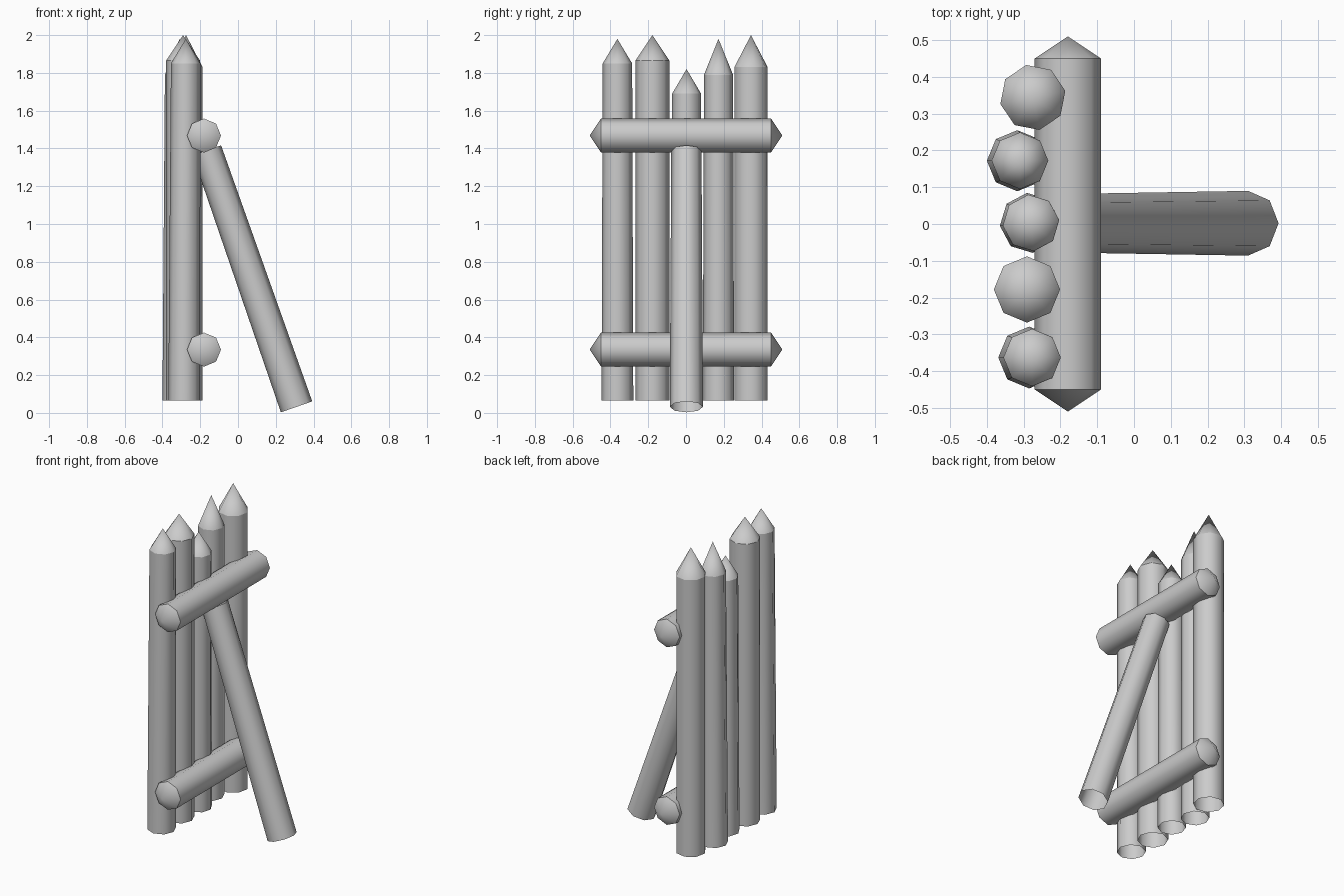
import bpy, bmesh, math
from mathutils import Vector

cube = bpy.data.objects.get("Cube")
if cube:
    bpy.data.objects.remove(cube)

# Single plain grey wood
wood = bpy.data.materials.new("grey_wood")
wood.use_nodes = True
GREY = (0.6, 0.6, 0.6, 1)
wood.diffuse_color = GREY
wood.node_tree.nodes["Principled BSDF"].inputs["Base Color"].default_value = GREY

SIDES = 8


def log(name, start, end, r0, r1, tip_start=0, tip_end=0, turn=0):
    """Tapered eight-sided log, open where it has no pointed tip."""
    start, end = Vector(start), Vector(end)
    axis = (end - start).normalized()
    side = Vector((1, 0, 0))
    side = (side - axis * side.dot(axis)).normalized()
    other = axis.cross(side)
    bm = bmesh.new()

    def ring(centre, r):
        angles = [turn + math.tau * i / SIDES for i in range(SIDES)]
        return [bm.verts.new(centre + r * (side * math.cos(a) + other * math.sin(a)))
                for a in angles]

    low, high = ring(start, r0), ring(end, r1)
    low_tip = bm.verts.new(start - axis * tip_start) if tip_start else None
    high_tip = bm.verts.new(end + axis * tip_end) if tip_end else None
    for i in range(SIDES):
        j = (i + 1) % SIDES
        bm.faces.new((low[i], low[j], high[j], high[i]))
        if low_tip:
            bm.faces.new((low[j], low[i], low_tip))
        if high_tip:
            bm.faces.new((high[i], high[j], high_tip))
    # Smooth sides with a crisp shoulder below each point
    for f in bm.faces:
        f.smooth = True
    for loop in (low, high):
        for i in range(SIDES):
            bm.edges.get((loop[i], loop[(i + 1) % SIDES])).smooth = False
    mesh = bpy.data.meshes.new(name)
    bm.to_mesh(mesh)
    bm.free()
    mesh.materials.append(wood)
    obj = bpy.data.objects.new(name, mesh)
    bpy.context.collection.objects.link(obj)
    return obj


# Sharpened upright posts: bottom x, top x, y, bottom radius, top radius, shoulder, tip, turn
posts = [
    (-0.285, -0.277, -0.363, 0.084, 0.078, 1.85, 1.98, 0),
    (-0.291, -0.291, -0.178, 0.09, 0.09, 1.865, 2.0, 0),
    (-0.283, -0.28, 0.003, 0.082, 0.077, 1.69, 1.82, 0.1),
    (-0.317, -0.31, 0.172, 0.083, 0.077, 1.79, 1.98, 0),
    (-0.275, -0.275, 0.344, 0.09, 0.09, 1.83, 2.0, 0.2),
]
for n, (xb, xt, y, rb, rt, shoulder, tip, turn) in enumerate(posts, 1):
    log(f"post_{n}", (xb, y, 0.065), (xt, y, shoulder), rb, rt,
        tip_end=tip - shoulder, turn=turn)

# Cross rails pointed at both ends
for name, z in (("lower_rail", 0.335), ("upper_rail", 1.468)):
    log(name, (-0.18, -0.45, z), (-0.18, 0.45, z), 0.09, 0.09, 0.06, 0.06)

# Slanted support brace
log("brace", (0.31, 0.002, 0.032), (-0.165, 0.002, 1.39), 0.088, 0.08)
